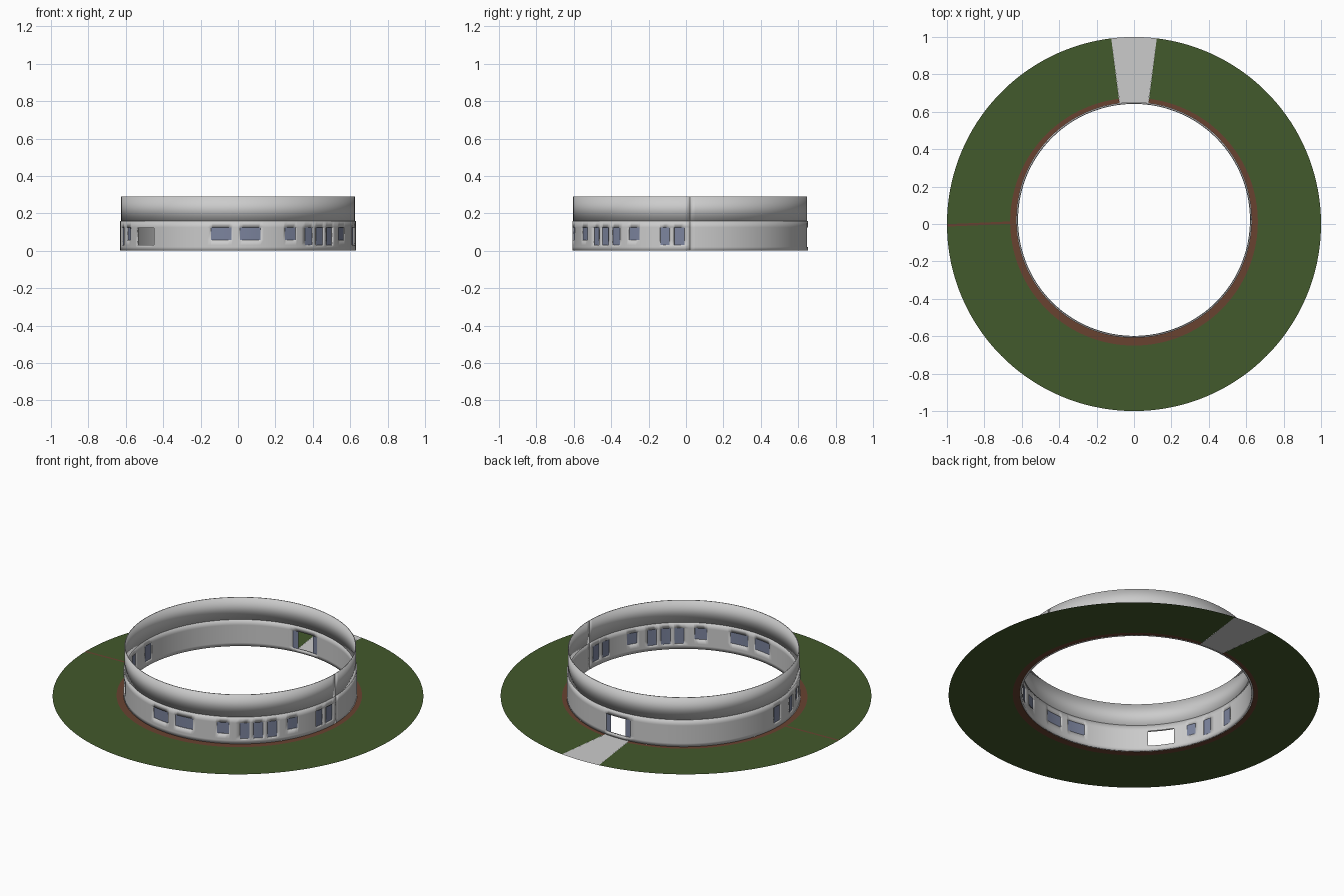
import bpy, math

if "Cube" in bpy.data.objects:
    bpy.data.objects.remove(bpy.data.objects["Cube"])

CY = 0.022                      # wall ring centre in y
R_LOW, R_UP = 0.63, 0.625


def material(name, rgb):
    m = bpy.data.materials.new(name)
    m.diffuse_color = (*rgb, 1)
    m.use_nodes = True
    m.node_tree.nodes["Principled BSDF"].inputs["Base Color"].default_value = m.diffuse_color
    return m


GRASS = material("grass", (0.055, 0.10, 0.025))
BRICK = material("brick", (0.14, 0.055, 0.03))
GLASS = material("glass", (0.20, 0.23, 0.34))


def make(name, verts, faces, mat=None, thick=0):
    me = bpy.data.meshes.new(name)
    me.from_pydata(verts, [], faces)
    me.update()
    ob = bpy.data.objects.new(name, me)
    bpy.context.collection.objects.link(ob)
    if mat:
        me.materials.append(mat)
    if thick:
        s = ob.modifiers.new("thickness", 'SOLIDIFY')
        s.thickness, s.offset = thick, -1
    bpy.ops.object.select_all(action='DESELECT')
    ob.select_set(True)
    bpy.context.view_layer.objects.active = ob
    bpy.ops.object.shade_smooth_by_angle(angle=math.radians(30))
    return ob


def polar(r, deg, cy=0.0, z=0.0):
    a = math.radians(deg)
    return (r * math.cos(a), cy + r * math.sin(a), z)


def angles(a0, a1, step=2.5):
    n = max(1, round((a1 - a0) / step))
    return [a0 + (a1 - a0) * i / n for i in range(n + 1)]


def flat_band(name, a0, a1, inner, outer, mat=None):
    """Flat ring sector; inner and outer are (radius, centre_y)."""
    A = angles(a0, a1)
    v = [polar(r, a, c) for a in A for r, c in (inner, outer)]
    f = [(2 * i, 2 * i + 1, 2 * i + 3, 2 * i + 2) for i in range(len(A) - 1)]
    return make(name, v, f, mat)


def wall(name, r, A, Z, holes=(), mat=None, thick=0):
    """Curved upright sheet on an angle/height grid, leaving out the holes."""
    n = len(Z)
    v = [polar(r, a, CY, z) for a in A for z in Z]
    f = []
    for i in range(len(A) - 1):
        for j in range(n - 1):
            a, z = (A[i] + A[i + 1]) / 2, (Z[j] + Z[j + 1]) / 2
            if not any(h[0] < a < h[1] and h[2] < z < h[3] for h in holes):
                f.append((i * n + j, (i + 1) * n + j, (i + 1) * n + j + 1, i * n + j + 1))
    return make(name, v, f, mat, thick)


# Openings: start angle, end angle, sill, head
SILL, LOW, HEAD = 0.058, 0.03, 0.125
windows = [(a, b, SILL, HEAD) for a, b in (
    (199.2, 204.1), (256.7, 266.8), (271, 281), (293.4, 299.5), (328.7, 334.5))]
windows += [(a, b, LOW, HEAD) for a, b in (
    (175.5, 181), (190, 194.5), (304.8, 309.5), (311.5, 316.3),
    (318.5, 323.4), (345.3, 350), (352.2, 357.3))]
sidelights = [(83.2, 86.2, 0.02, HEAD), (94.8, 97.8, 0.02, HEAD)]
doorways = [(86.2, 94.8, 0.02, HEAD), (211, 224.4, LOW, 0.122)]
holes = windows + sidelights + doorways

# Wall: lower part with openings, slightly narrower upper part
edges = {e for h in holes for e in h[:2]}
grid = {a for a in angles(0, 360) if all(abs(a - e) > 0.3 for e in edges)}
heights = sorted({0.0, 0.158} | {e for h in holes for e in h[2:]})
wall("lower_wall", R_LOW, sorted(grid | edges), heights, holes, thick=0.01)
wall("upper_wall", R_UP, angles(0, 360), [0.158, 0.29], thick=0.005)

# Glass panes
for i, (a, b, z0, z1) in enumerate(windows + sidelights):
    wall(f"window_pane_{i + 1}", R_LOW - 0.006, angles(a, b), [z0, z1], mat=GLASS)

# Ground: lawn, brick border and entrance path
border = (0.662, 0.012)
flat_band("lawn", 97, 443, border, (1, 0), GRASS)
flat_band("brick_border", 97, 443, (R_LOW, CY), border, BRICK)
flat_band("entrance_path", 83, 97, (R_LOW, CY), (1, 0))

# Narrow brick strip across the lawn on the left
make("brick_strip", [(-0.998, -0.014, 0.001), (-0.66, 0.001, 0.001),
                     (-0.66, 0.014, 0.001), (-0.998, -0.001, 0.001)],
     [(0, 1, 2, 3)], BRICK)
